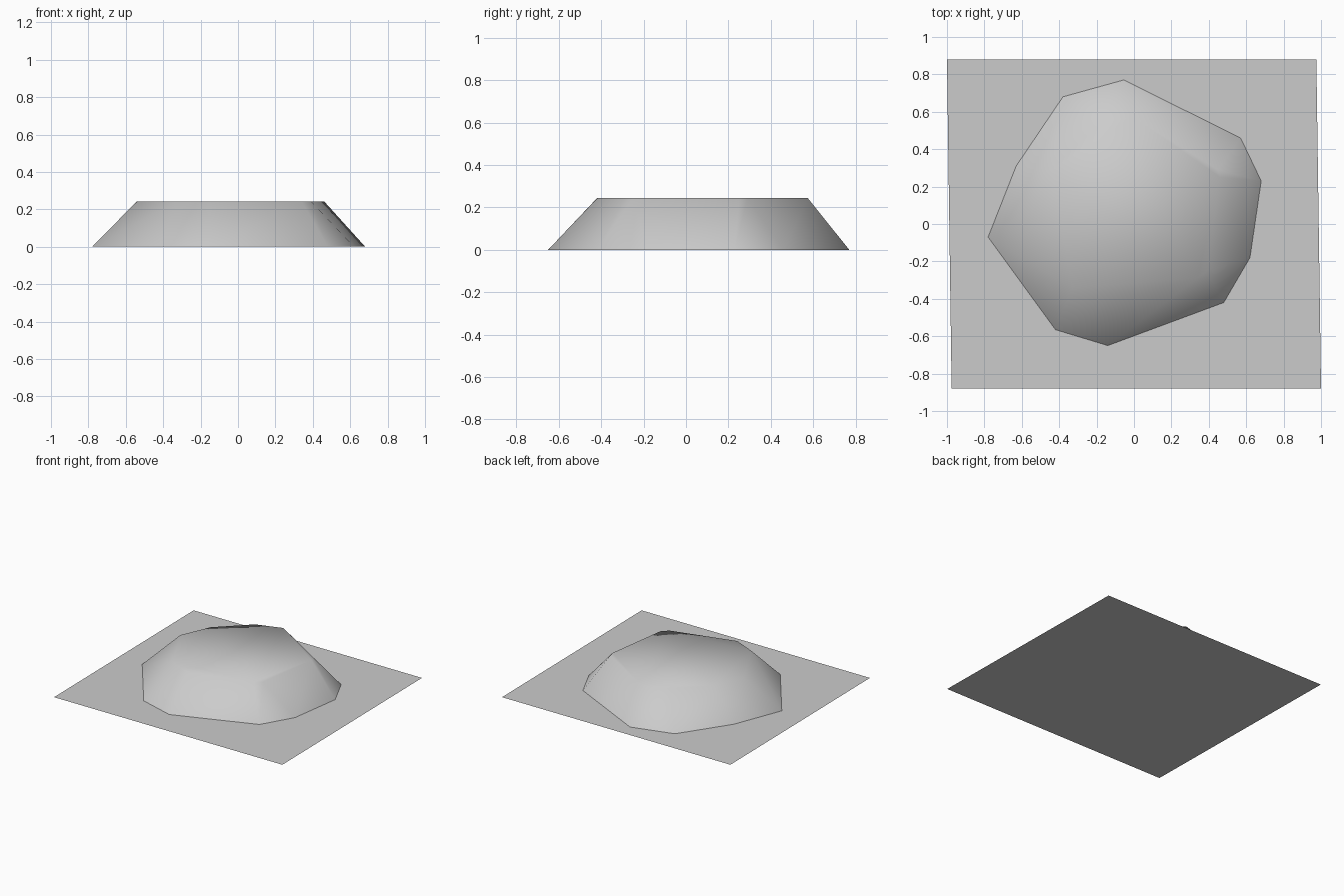
import bpy
import bmesh

default = bpy.data.objects.get("Cube")
if default:
    bpy.data.objects.remove(default, do_unlink=True)

# One plain grey for everything
grey = bpy.data.materials.new("light_grey")
grey.use_nodes = True
colour = (0.6, 0.6, 0.6, 1)
grey.diffuse_color = colour
grey.node_tree.nodes["Principled BSDF"].inputs["Base Color"].default_value = colour


def add_object(name, bm, smooth):
    for face in bm.faces:
        face.smooth = smooth
    mesh = bpy.data.meshes.new(name)
    bm.to_mesh(mesh)
    bm.free()
    mesh.materials.append(grey)
    obj = bpy.data.objects.new(name, mesh)
    bpy.context.collection.objects.link(obj)
    return obj


def add_ring(bm, outline, z):
    return [bm.verts.new((x, y, z)) for x, y in outline]


# Ground sheet: a slightly sheared rectangle
ground = bmesh.new()
half = [(1.0, -0.88), (0.975, 0.88)]
ground.faces.new(add_ring(ground, half + [(-x, -y) for x, y in half], 0))
add_object("ground_sheet", ground, False)

# Mound: irregular foot and rim outlines, listed counter-clockwise
foot = [(-0.78, -0.07), (-0.42, -0.565), (-0.14, -0.65), (0.48, -0.42),
        (0.62, -0.18), (0.68, 0.23), (0.57, 0.46), (-0.055, 0.77),
        (-0.38, 0.68), (-0.63, 0.31)]
rim = [(-0.54, 0.06), (-0.33, -0.34), (-0.15, -0.42), (0.34, -0.29),
       (0.39, -0.25), (0.46, 0.25), (0.45, 0.29), (-0.01, 0.575),
       (-0.21, 0.51), (-0.44, 0.29)]
mound = bmesh.new()
low = add_ring(mound, foot, 0)
high = add_ring(mound, rim, 0.243)
for i in range(len(low)):
    j = (i + 1) % len(low)
    mound.faces.new((low[i], low[j], high[j], high[i]))
mound.faces.new(high)
add_object("mound", mound, True)
